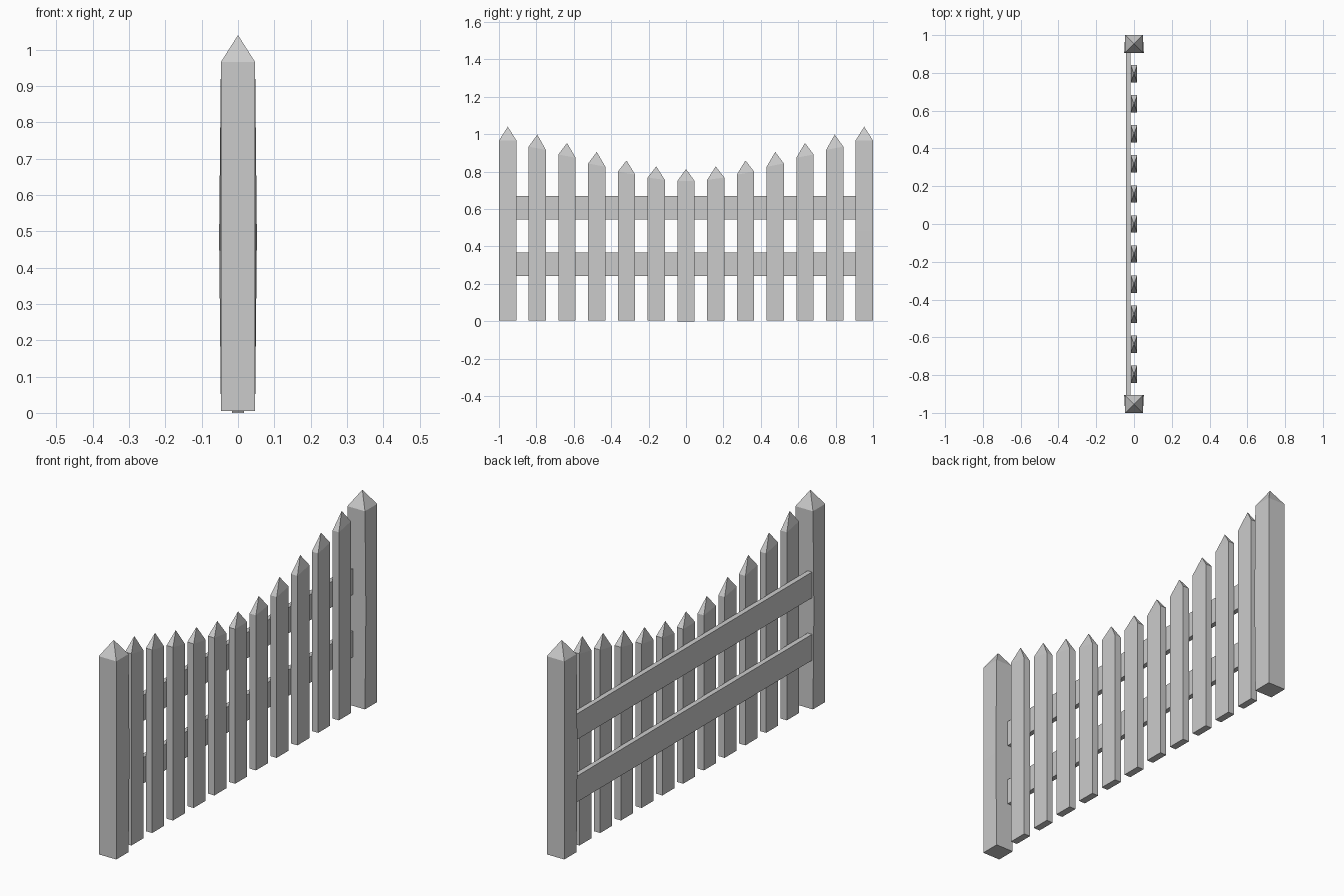
import bpy, bmesh

if "Cube" in bpy.data.objects:
    bpy.data.objects.remove(bpy.data.objects["Cube"])


def mesh_object(name, bm):
    bmesh.ops.recalc_face_normals(bm, faces=bm.faces)
    me = bpy.data.meshes.new(name)
    bm.to_mesh(me)
    bm.free()
    ob = bpy.data.objects.new(name, me)
    bpy.context.collection.objects.link(ob)
    return ob


def stake(name, y, half_x, half_y, base, shoulder, apex, tilt=0.0, bulge=0.0):
    """Square stake with a pyramid tip; tilt slopes the shoulder up outwards,
    bulge swells the inward-facing side at mid height."""
    bm = bmesh.new()
    side = 1 if y > 0 else -1
    rings = []
    for z, slope, swell in ((base, 0, 0), (shoulder / 2, 0, bulge), (shoulder, tilt, 0)):
        if z == shoulder / 2 and not bulge:
            continue
        ring = []
        for sx, sy in ((-1, -1), (1, -1), (1, 1), (-1, 1)):
            grow = swell if sy == -side else 0
            ring.append(bm.verts.new((sx * (half_x + grow), y + sy * half_y,
                                      z + slope * sy * side)))
        rings.append(ring)
    tip = bm.verts.new((0, y, apex))
    for low, high in zip(rings, rings[1:]):
        for i in range(4):
            j = (i + 1) % 4
            bm.faces.new((low[i], low[j], high[j], high[i]))
    for i in range(4):
        bm.faces.new((rings[-1][i], rings[-1][(i + 1) % 4], tip))
    bm.faces.new(rings[0][::-1])
    return mesh_object(name, bm)


def rail(name, z0, z1):
    bm = bmesh.new()
    bmesh.ops.create_cube(bm, size=1)
    for v in bm.verts:
        v.co.x = -0.030 + v.co.x * 0.024
        v.co.y *= 1.82
        v.co.z = (z0 + z1) / 2 + v.co.z * (z1 - z0)
    return mesh_object(name, bm)


# End posts
for s in (-1, 1):
    stake("end_post", s * 0.953, 0.047, 0.047, 0.005, 0.966, 1.04, bulge=0.005)

# Pickets rising from the centre: shoulder height, apex height, shoulder tilt
PITCH = 0.159
heights = [(0.75, 0.814, 0.0), (0.762, 0.828, 0.006), (0.792, 0.86, 0.008),
           (0.835, 0.905, 0.009), (0.883, 0.953, 0.009), (0.925, 0.998, 0.009)]
for i, (shoulder, apex, tilt) in enumerate(heights):
    for s in ((1,) if i == 0 else (-1, 1)):
        stake("picket", s * i * PITCH, 0.017, 0.046, 0.0 if i == 0 else 0.004,
              shoulder, apex, tilt)

# Horizontal rails behind the pickets
rail("lower_rail", 0.242, 0.368)
rail("upper_rail", 0.545, 0.67)
